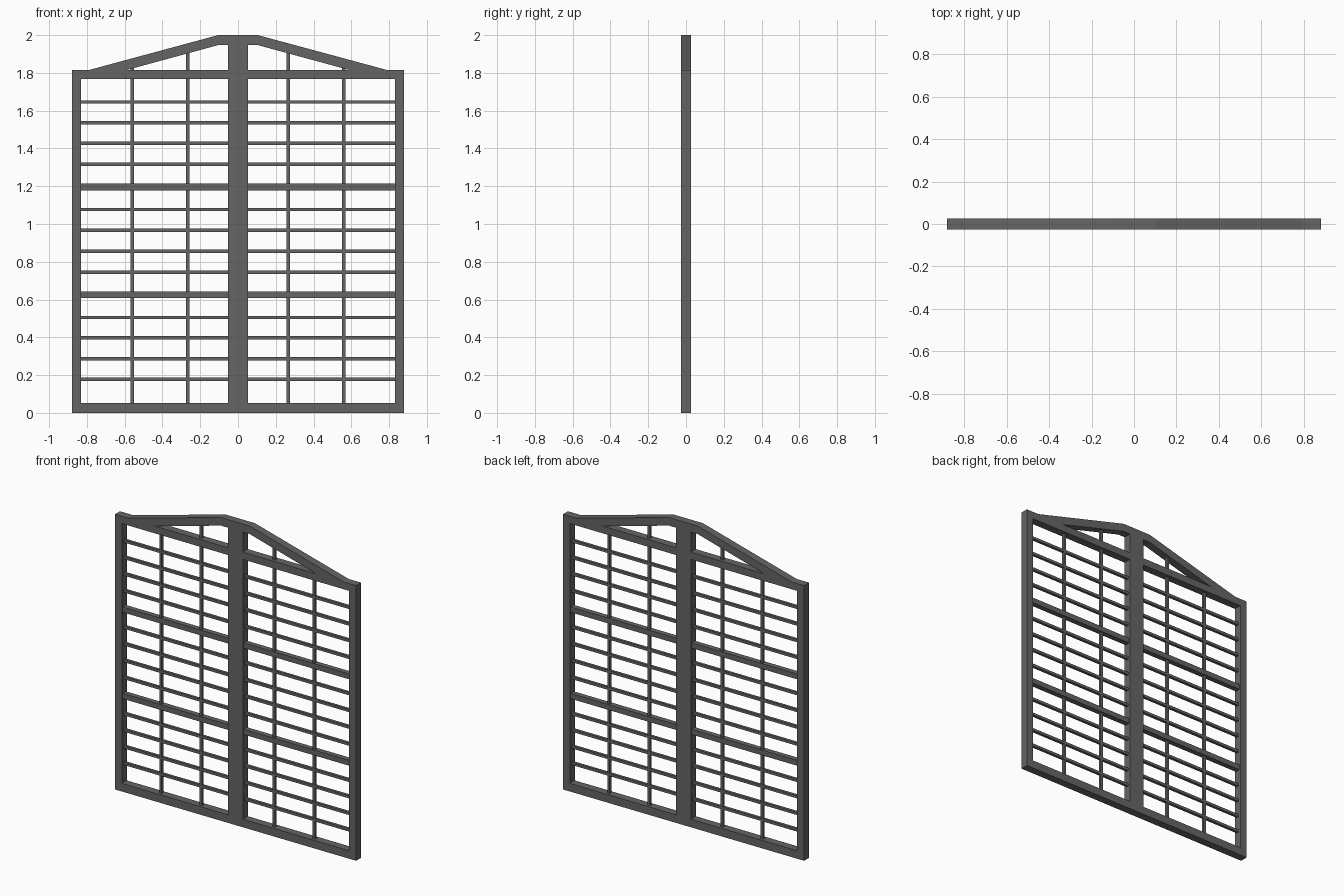
import bpy

if "Cube" in bpy.data.objects:
    bpy.data.objects.remove(bpy.data.objects["Cube"])

# One flat colour for the whole gate
metal = bpy.data.materials.new("dark_grey_metal")
metal.diffuse_color = (0.13, 0.13, 0.13, 1)
metal.use_nodes = True
metal.node_tree.nodes["Principled BSDF"].inputs["Base Color"].default_value = metal.diffuse_color

HALF = 0.026            # half depth of the frame
OUT, STILE = 0.88, 0.83  # outer edge and inner edge of the side stiles
POST = 0.053            # half width of the centre post
EAVE, TOP = 1.815, 2.0  # top of the main rail and of the gable


def prism(name, outline, half=HALF):
    """Extrude an x-z outline along y, centred on y = 0."""
    n = len(outline)
    verts = [(x, y, z) for y in (-half, half) for x, z in outline]
    faces = [tuple(range(n)), tuple(range(2 * n - 1, n - 1, -1))]
    faces += [(i, i + n, (i + 1) % n + n, (i + 1) % n) for i in range(n)]
    area = sum(outline[i][0] * outline[(i + 1) % n][1]
               - outline[(i + 1) % n][0] * outline[i][1] for i in range(n))
    if area < 0:
        faces = [f[::-1] for f in faces]
    mesh = bpy.data.meshes.new(name)
    mesh.from_pydata(verts, [], faces)
    mesh.materials.append(metal)
    obj = bpy.data.objects.new(name, mesh)
    bpy.context.collection.objects.link(obj)
    return obj


def bar(name, x0, x1, z0, z1, half=HALF):
    return prism(name, [(x0, z0), (x1, z0), (x1, z1), (x0, z1)], half)


# Centre post shared by both leaves
bar("centre_post", -POST, POST, 0, TOP)

thin_heights = [0.178, 0.287, 0.397, 0.505,
                0.744, 0.856, 0.966, 1.077,
                1.316, 1.427, 1.536, 1.646]
thick_heights = [0.626, 1.196]

for side, s in (("left", -1), ("right", 1)):
    # Outer frame of the leaf
    bar(f"{side}_stile", *sorted((s * STILE, s * OUT)), 0, EAVE)
    inner = sorted((s * POST, s * STILE))
    bar(f"{side}_bottom_rail", *inner, 0, 0.053)
    bar(f"{side}_top_rail", *inner, 1.767, EAVE)

    # Sloping gable rail
    slope = [(POST, TOP), (0.105, TOP), (0.79, EAVE), (0.59, EAVE),
             (0.105, 1.947), (POST, 1.947)]
    prism(f"{side}_gable_rail", [(s * x, z) for x, z in slope])

    # Horizontal bars
    for i, z in enumerate(thick_heights):
        bar(f"{side}_thick_bar_{i + 1}", *inner, z - 0.0175, z + 0.0175, 0.0175)
    for i, z in enumerate(thin_heights):
        bar(f"{side}_thin_bar_{i + 1}", *inner, z - 0.009, z + 0.009, 0.009)

    # Upright bars, running on into the gable
    for i, (x, top) in enumerate(((0.266, 1.92), (0.56, 1.835))):
        bar(f"{side}_upright_bar_{i + 1}", s * x - 0.0085, s * x + 0.0085,
            0.05, top, 0.0085)
